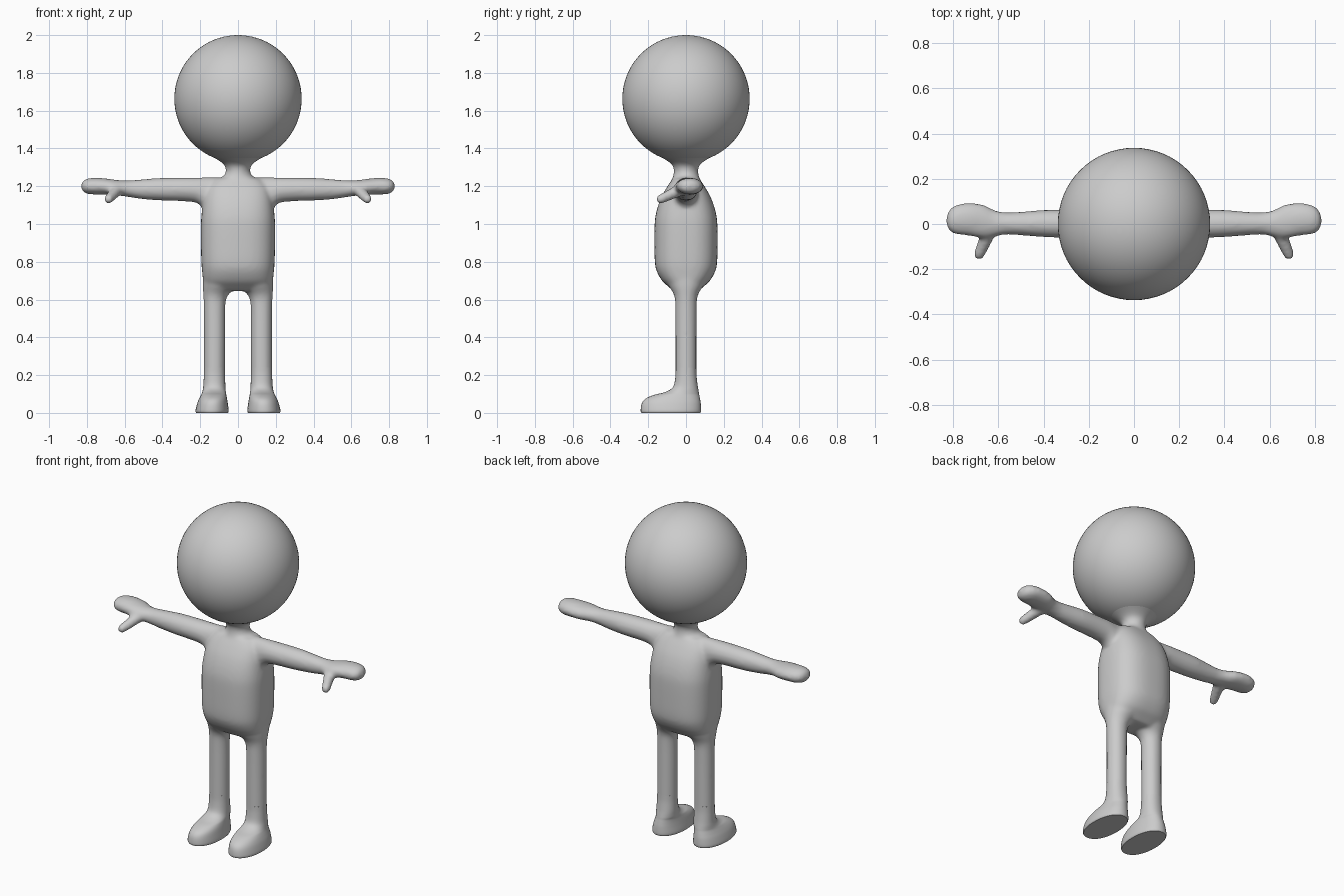
import bpy, bmesh, math
from mathutils import Vector

grey = bpy.data.materials.new("plain_grey")
grey.diffuse_color = (0.6, 0.6, 0.6, 1)


def catmull(a, b, c, d, t):
    return 0.5 * (2 * b + (c - a) * t + (2 * a - 5 * b + 4 * c - d) * t * t
                  + (3 * b - a - 3 * c + d) * t ** 3)


def loft(bm, sections, place, n=40, steps=4, power=2.0):
    """Skin smooth rings; a section is (along, centre_u, centre_v, radius_u, radius_v)."""
    rows = []
    last = len(sections) - 1
    for i in range(last):
        four = [sections[max(0, min(last, i + k))] for k in (-1, 0, 1, 2)]
        rows += [[catmull(*q, s / steps) for q in zip(*four)] for s in range(steps)]
    rows.append(sections[-1])
    rings = []
    for w, cu, cv, ru, rv in rows:
        ring = []
        for k in range(n):
            a = 2 * math.pi * k / n
            c, s = math.cos(a), math.sin(a)
            u = cu + ru * math.copysign(abs(c) ** (2 / power), c)
            v = cv + rv * math.copysign(abs(s) ** (2 / power), s)
            ring.append(bm.verts.new(place(w, u, v)))
        rings.append(ring)
    for r0, r1 in zip(rings, rings[1:]):
        for k in range(n):
            j = (k + 1) % n
            bm.faces.new((r0[k], r0[j], r1[j], r1[k]))
    bm.faces.new(rings[0][::-1])
    bm.faces.new(rings[-1])


def finish(bm, name, angle=60):
    bmesh.ops.recalc_face_normals(bm, faces=bm.faces)
    me = bpy.data.meshes.new(name)
    bm.to_mesh(me)
    bm.free()
    me.materials.append(grey)
    me.shade_smooth()
    me.set_sharp_from_angle(angle=math.radians(angle))
    ob = bpy.data.objects.new(name, me)
    bpy.context.collection.objects.link(ob)
    return ob


def upright(side):
    return lambda w, u, v: (side * u, v, w)


def sideways(side):
    return lambda w, u, v: (side * w, u, v)


# Head
bm = bmesh.new()
bmesh.ops.create_uvsphere(bm, u_segments=64, v_segments=40, radius=0.337)
bmesh.ops.translate(bm, verts=bm.verts, vec=(0, 0, 1.663))
finish(bm, "head")

# Body: torso, neck, arms and legs fused into one soft skin
bm = bmesh.new()
torso = [(0.645, 0, 0, 0.14, 0.065), (0.67, 0, 0, 0.168, 0.095),
         (0.70, 0, 0, 0.183, 0.127), (0.75, 0, 0, 0.19, 0.155),
         (0.80, 0, 0, 0.194, 0.165), (0.90, 0, 0, 0.196, 0.167),
         (1.00, 0, 0, 0.196, 0.166), (1.05, 0, 0, 0.193, 0.16),
         (1.10, 0, 0, 0.187, 0.147), (1.15, 0, 0, 0.178, 0.127),
         (1.20, 0, 0, 0.16, 0.098), (1.24, 0, 0, 0.12, 0.07)]
loft(bm, torso, upright(1), n=64, power=2.6)

neck = [(1.20, 0, 0, 0.13, 0.09), (1.235, 0, 0, 0.105, 0.075),
        (1.255, 0, 0, 0.075, 0.068), (1.28, 0, 0, 0.064, 0.064),
        (1.31, 0, 0, 0.071, 0.071), (1.335, 0, 0, 0.1, 0.1),
        (1.37, 0, 0, 0.155, 0.155), (1.42, 0, 0, 0.2, 0.2)]
loft(bm, neck, upright(1))

arm = [(0.08, 0, 1.155, 0.06, 0.092), (0.17, 0, 1.16, 0.062, 0.087),
       (0.215, 0, 1.178, 0.062, 0.068), (0.28, 0, 1.183, 0.062, 0.063),
       (0.40, 0.002, 1.184, 0.06, 0.06), (0.50, 0.002, 1.184, 0.052, 0.053),
       (0.57, 0.002, 1.186, 0.049, 0.045), (0.62, 0.003, 1.19, 0.06, 0.041),
       (0.67, 0.012, 1.195, 0.075, 0.042), (0.73, 0.02, 1.2, 0.072, 0.044),
       (0.78, 0.02, 1.2, 0.067, 0.043), (0.81, 0.017, 1.2, 0.053, 0.036),
       (0.825, 0.015, 1.2, 0.032, 0.022), (0.831, 0.015, 1.2, 0.008, 0.006)]
leg = [(0.17, 0.125, 0, 0.056, 0.056), (0.40, 0.124, 0, 0.056, 0.056),
       (0.56, 0.124, 0, 0.057, 0.057), (0.61, 0.121, 0, 0.062, 0.06),
       (0.64, 0.112, 0, 0.073, 0.071), (0.67, 0.1, 0, 0.087, 0.09),
       (0.72, 0.095, 0, 0.092, 0.11)]
for side in (-1, 1):
    loft(bm, arm, sideways(side))
    loft(bm, leg, upright(side))
    # Thumb: a tapered run of overlapping balls
    a, b = Vector((0.64, -0.03, 1.18)), Vector((0.685, -0.134, 1.132))
    for k in range(13):
        t = k / 12
        p = a.lerp(b, t)
        ball = bmesh.ops.create_icosphere(bm, subdivisions=2, radius=0.034 - 0.008 * t)
        bmesh.ops.translate(bm, verts=ball["verts"], vec=(side * p.x, p.y, p.z))
body = finish(bm, "body")
remesh = body.modifiers.new("fuse", "REMESH")
remesh.mode = "VOXEL"
remesh.voxel_size = 0.01
remesh.use_smooth_shade = True
soften = body.modifiers.new("soften", "SMOOTH")
soften.factor = 0.5
soften.iterations = 10

# Feet: flat soles, rounded toes, ankles running into the legs
foot = [(0, 0.137, -0.08, 0.084, 0.156), (0.012, 0.137, -0.08, 0.088, 0.16),
        (0.05, 0.135, -0.078, 0.081, 0.156), (0.075, 0.132, -0.07, 0.074, 0.144),
        (0.095, 0.129, -0.05, 0.067, 0.12), (0.108, 0.127, -0.025, 0.063, 0.093),
        (0.125, 0.126, -0.008, 0.06, 0.073), (0.15, 0.125, -0.001, 0.058, 0.062),
        (0.20, 0.125, 0, 0.0555, 0.0555), (0.24, 0.125, 0, 0.0545, 0.0545)]
for side, label in ((-1, "right"), (1, "left")):
    bm = bmesh.new()
    loft(bm, foot, upright(side), power=2.15)
    finish(bm, label + "_foot", 50)
